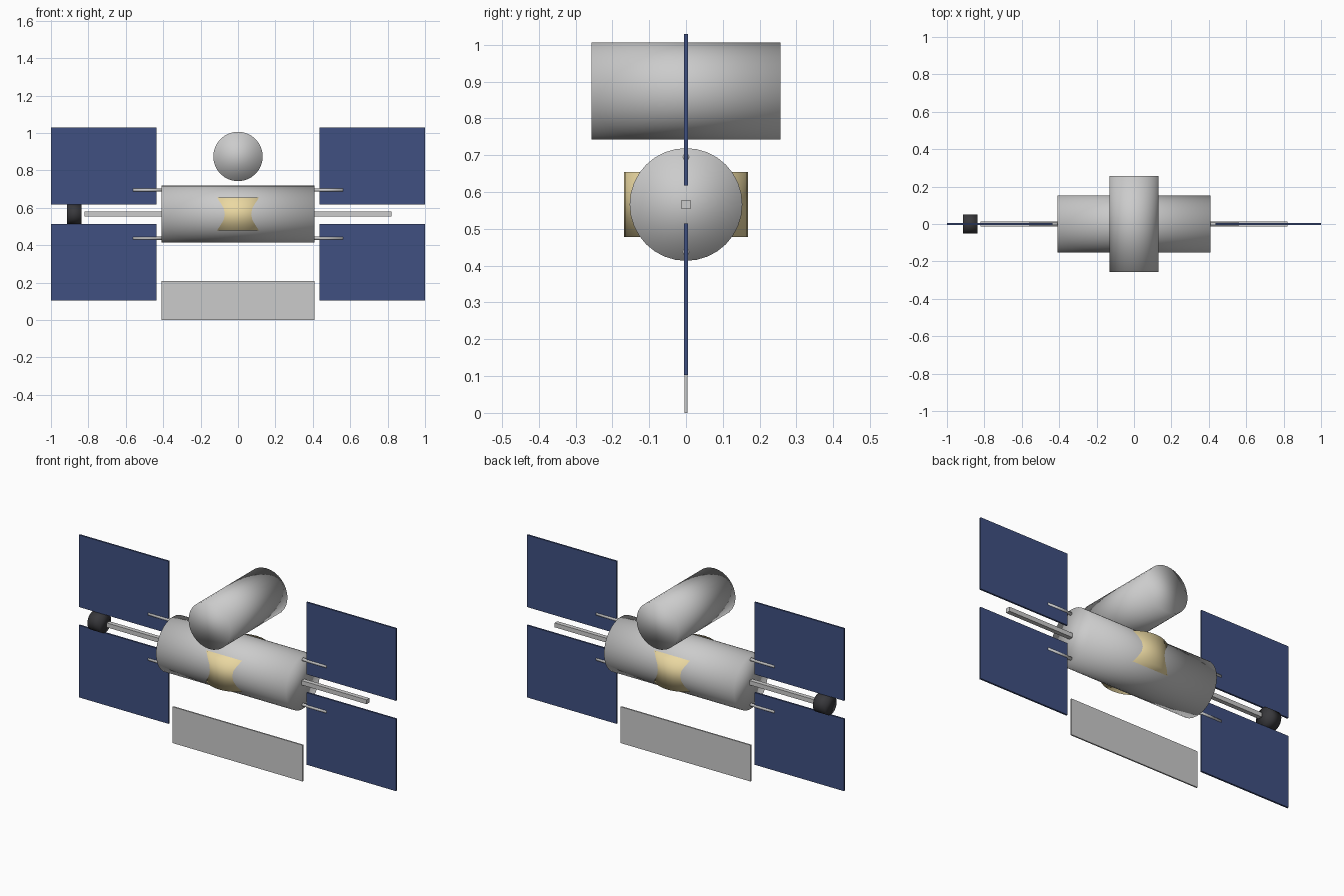
import bpy
from math import pi

if "Cube" in bpy.data.objects:
    bpy.data.objects.remove(bpy.data.objects["Cube"])

AXIS_Z = 0.566  # height of the spacecraft's long axis


def material(name, rgb):
    m = bpy.data.materials.new(name)
    m.diffuse_color = (*rgb, 1)
    m.use_nodes = True
    m.node_tree.nodes["Principled BSDF"].inputs["Base Color"].default_value = m.diffuse_color
    return m


def finish(name, mat):
    o = bpy.context.object
    o.name = name
    if mat:
        o.data.materials.append(mat)
    return o


def box(name, lo, hi, mat=None):
    centre = [(a + b) / 2 for a, b in zip(lo, hi)]
    bpy.ops.mesh.primitive_cube_add(size=1, location=centre)
    bpy.context.object.scale = [b - a for a, b in zip(lo, hi)]
    bpy.ops.object.transform_apply(location=False, rotation=False, scale=True)
    return finish(name, mat)


def cylinder(name, axis, radius, length, centre, mat=None, sides=32):
    rot = {"x": (0, pi / 2, 0), "y": (pi / 2, 0, 0), "z": (0, 0, 0)}[axis]
    bpy.ops.mesh.primitive_cylinder_add(vertices=sides, radius=radius, depth=length,
                                        location=centre, rotation=rot)
    bpy.ops.object.shade_smooth()  # soft shading runs over the end caps as well
    return finish(name, mat)


blue = material("solar_blue", (0.05, 0.08, 0.22))
gold = material("foil_gold", (0.83, 0.69, 0.36))
dark = material("dark_grey", (0.04, 0.04, 0.045))

# Pressurised bodies
cylinder("main_module", "x", 0.153, 0.82, (0, 0, AXIS_Z))
cylinder("cross_module", "y", 0.132, 0.514, (0, 0, 0.874))
cylinder("gold_hub", "z", 0.169, 0.177, (0, 0, AXIS_Z), gold)

# Central boom with the dark docking drum at its left end
box("boom", (-0.82, -0.0125, AXIS_Z - 0.0125), (0.82, 0.0125, AXIS_Z + 0.0125))
cylinder("docking_drum", "x", 0.052, 0.077, (-0.875, 0, AXIS_Z), dark)

# Radiator plate below
box("radiator", (-0.41, -0.004, 0), (0.41, 0.004, 0.207))

# Solar panels and their support rods, mirrored left/right and up/down
for side, sx in (("left", -1), ("right", 1)):
    for level, sz in (("lower", -1), ("upper", 1)):
        xs = sorted((sx * 0.435, sx * 1.0))
        zs = sorted((AXIS_Z + sz * 0.052, AXIS_Z + sz * 0.463))
        box(f"solar_panel_{side}_{level}", (xs[0], -0.005, zs[0]), (xs[1], 0.005, zs[1]), blue)
        cylinder(f"panel_rod_{side}_{level}", "x", 0.009, 0.175,
                 (sx * 0.475, 0, AXIS_Z + sz * 0.129), sides=16)
